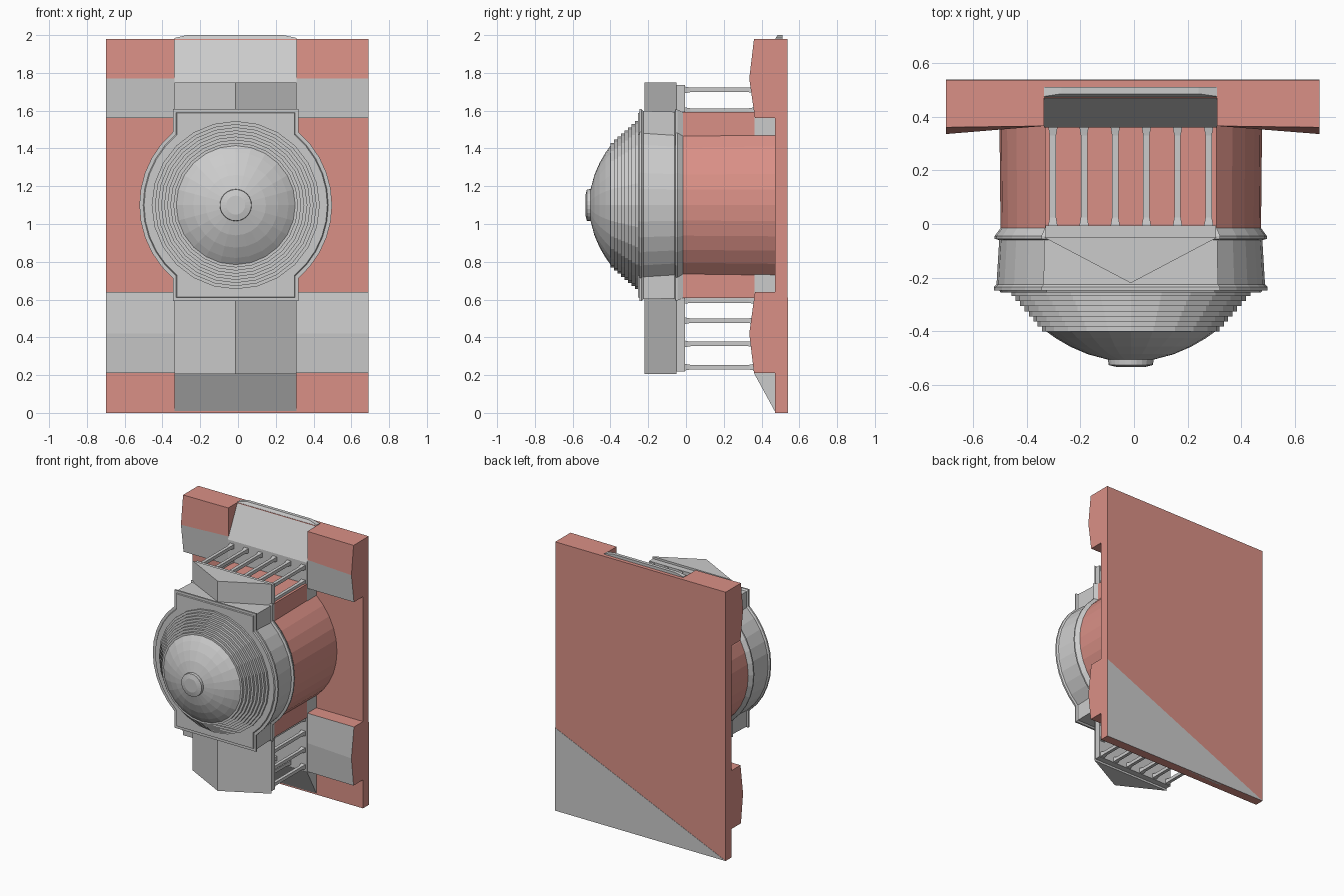
import bpy, bmesh
from math import sin, cos, pi, acos

if "Cube" in bpy.data.objects:
    bpy.data.objects.remove(bpy.data.objects["Cube"])

CX, CZ = -0.012, 1.10          # axis of the drum

red = bpy.data.materials.new("dull_red")
red.diffuse_color = (0.70, 0.28, 0.24, 1)
red.use_nodes = True
red.node_tree.nodes["Principled BSDF"].inputs["Base Color"].default_value = red.diffuse_color


def loft(name, rings, mats=(None,), paint=None):
    """Skin a list of equal-length vertex rings and cap both ends."""
    bm = bmesh.new()
    vs = [[bm.verts.new(p) for p in ring] for ring in rings]
    n = len(rings[0])
    for a, b in zip(vs, vs[1:]):
        for i in range(n):
            j = (i + 1) % n
            bm.faces.new((a[i], a[j], b[j], b[i]))
    bm.faces.new(vs[0])
    bm.faces.new(vs[-1][::-1])
    bmesh.ops.recalc_face_normals(bm, faces=bm.faces[:])
    if paint:
        for f in bm.faces:
            f.material_index = paint(f)
    me = bpy.data.meshes.new(name)
    bm.to_mesh(me)
    bm.free()
    for m in mats:
        me.materials.append(m)
    ob = bpy.data.objects.new(name, me)
    bpy.context.collection.objects.link(ob)
    return ob


def box(name, x0, x1, y0, y1, z0, z1, mat=None):
    ring = [(x0, z0), (x1, z0), (x1, z1), (x0, z1)]
    return loft(name, [[(x, y, z) for x, z in ring] for y in (y0, y1)], (mat,))


def slab(name, x0, x1, yz, mat=None):
    """Side profile (y, z) extruded along x."""
    return loft(name, [[(x, y, z) for y, z in yz] for x in (x0, x1)], (mat,))


def keyhole(y, r, hw, hh, n=10):
    """Circle with square tabs above and below."""
    a = acos(hw / r)
    pts = [(r * cos(-a + 2 * a * i / n), r * sin(-a + 2 * a * i / n)) for i in range(n + 1)]
    half = [(hw, -hh)] + pts + [(hw, hh)]
    half += [(-x, -z) for x, z in half]
    return [(CX + x, y, CZ + z) for x, z in half]


def circle(y, r, n=24):
    return [(CX + r * cos(2 * pi * i / n), y, CZ + r * sin(2 * pi * i / n)) for i in range(n)]


# back plate, with a grey corner on its rear face
box("back_plate", -0.70, 0.69, 0.47, 0.537, 0, 1.98, red)
loft("rear_grey_corner", [[(-0.70, y, 0), (0.69, y, 0), (0.69, y, 0.61)] for y in (0.534, 0.539)])

# corner blocks with a bulged front, grey on the lower front faces
for side, xo, xi in (("left", -0.70, -0.335), ("right", 0.69, 0.31)):
    for lvl, zs, ys in (("upper", (1.56, 1.77, 1.98), (0.365, 0.335, 0.36)),
                        ("lower", (0.21, 0.42, 0.64), (0.36, 0.335, 0.365))):
        rings = []
        for x, flat in ((xo, 0), (xi, 1)):
            front = [(x, 0.365 if flat else y, z) for y, z in zip(ys, zs)]
            rings.append(front + [(x, 0.48, zs[2]), (x, 0.48, zs[0])])
        loft(f"{lvl}_{side}_block", rings, (red, None),
             lambda f: int(f.normal.y < -0.6 and f.calc_center_median().z < 1.77))

# centre spine and the ramps above and below it
box("centre_spine", -0.335, 0.31, 0.362, 0.48, 0.21, 1.75)
loft("upper_ramp", [
    [(-0.335, 0.36, 1.75), (0.31, 0.36, 1.75), (0.31, 0.51, 1.75), (-0.335, 0.51, 1.75)],
    [(-0.335, 0.475, 1.985), (0.31, 0.475, 1.985), (0.31, 0.51, 1.985), (-0.335, 0.51, 1.985)],
    [(-0.27, 0.485, 2.0), (0.24, 0.485, 2.0), (0.24, 0.51, 2.0), (-0.27, 0.51, 2.0)]])
slab("lower_ramp", -0.335, 0.31, [(0.36, 0.21), (0.475, 0.0), (0.53, 0.0), (0.53, 0.21)])

# red drum and its grey front casing with flanges
loft("drum", [keyhole(-0.02, 0.485, 0.32, 0.492), keyhole(0.47, 0.49, 0.32, 0.492)], (red,))
loft("front_casing", [keyhole(y, r, w, h) for y, r, w, h in (
    (-0.015, 0.485, 0.32, 0.492), (-0.045, 0.507, 0.333, 0.505), (-0.055, 0.507, 0.333, 0.505),
    (-0.06, 0.49, 0.322, 0.494), (-0.225, 0.50, 0.325, 0.498), (-0.235, 0.51, 0.333, 0.508),
    (-0.247, 0.51, 0.333, 0.508), (-0.247, 0.49, 0.315, 0.49), (-0.255, 0.485, 0.312, 0.487))])

# stepped lens rings, dome and centre button
steps = 8
rings = []
for i in range(steps):
    r = 0.445 - 0.115 * i / (steps - 1)
    y = -0.25 - 0.15 * i / steps
    rings += [circle(y, r), circle(y - 0.15 / steps, r)]
loft("stepped_rings", rings)
dome = loft("dome", [circle(y, r) for y, r in (
    (-0.395, 0.322), (-0.425, 0.28), (-0.457, 0.225), (-0.485, 0.16), (-0.505, 0.085), (-0.512, 0.02))])
loft("centre_button", [circle(-0.50, 0.085), circle(-0.525, 0.083), circle(-0.533, 0.05)])

# V-fronted shields above and below, each on a thin backing
for lvl, z0, z1 in (("upper", 1.58, 1.75), ("lower", 0.205, 0.62)):
    v = [(-0.335, -0.05), (CX, -0.22), (0.31, -0.05)]
    loft(f"{lvl}_shield", [[(x, y, z) for x, y in v] for z in (z0, z1)])
    box(f"{lvl}_shield_back", -0.33, 0.305, -0.05, -0.005, z0 + 0.015, z1 - 0.015)


# cage bars, slightly flared at both ends
def bar(name, x, z):
    def sq(y, s):
        return [(x - s, y, z - s), (x + s, y, z - s), (x + s, y, z + s), (x - s, y, z + s)]
    loft(name, [sq(-0.01, 0.018), sq(0.025, 0.012), sq(0.33, 0.012), sq(0.365, 0.018)])


for i in range(6):
    x = CX - 0.29 + 0.58 * i / 5
    bar(f"upper_bar_{i}", x, 1.71)
    bar(f"lower_bar_{i}", x, 0.242)
for s in (-1, 1):
    for z in (0.365, 0.488, 0.595, 1.60):
        bar(f"side_bar_{s}_{z}", CX + 0.29 * s, z)
